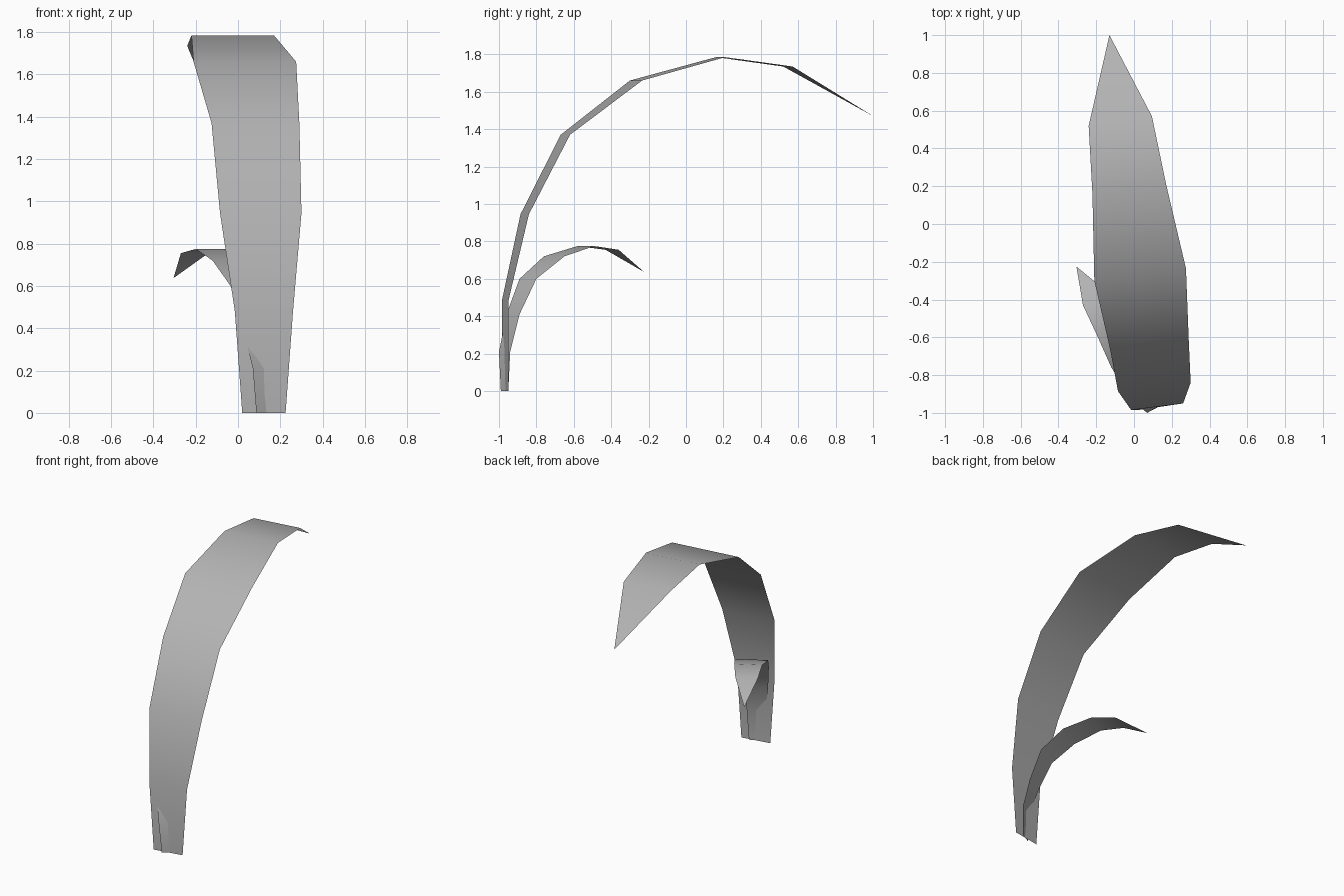
import bpy

# Remove the default cube only
default_cube = bpy.data.objects.get("Cube")
if default_cube:
    bpy.data.objects.remove(default_cube, do_unlink=True)


def flat_material(name, colour):
    material = bpy.data.materials.new(name)
    material.use_nodes = True
    material.diffuse_color = colour
    shader = material.node_tree.nodes["Principled BSDF"]
    shader.inputs["Base Color"].default_value = colour
    return material


def grass_blade(name, rows, tip, material):
    """Thin arched leaf: each row is height, left edge (x, y), right edge (x, y)."""
    verts, faces = [], []
    for height, left, right in rows:
        verts.append((*left, height))
        verts.append((*right, height))
    # Quads run up the leaf, with outward normals on the convex side
    for row in range(len(rows) - 1):
        first = row * 2
        faces.append((first, first + 1, first + 3, first + 2))
    # A single triangle closes the pointed end
    last = len(verts)
    verts.append(tip)
    faces.append((last - 2, last - 1, last))

    mesh = bpy.data.meshes.new(name)
    mesh.from_pydata(verts, [], faces)
    mesh.materials.append(material)
    for polygon in mesh.polygons:
        polygon.use_smooth = True
    mesh.update()
    blade = bpy.data.objects.new(name, mesh)
    bpy.context.collection.objects.link(blade)
    return blade


leaf_grey = flat_material("leaf grey", (0.45, 0.45, 0.45, 1))

# Tall leaf arching towards the back
tall_rows = [
    (0, (.02, -.985), (.225, -.95)),
    (.48, (-.015, -.985), (.26, -.95)),
    (.945, (-.085, -.885), (.3, -.84)),
    (1.37, (-.125, -.67), (.29, -.62)),
    (1.66, (-.21, -.3), (.275, -.235)),
    (1.785, (-.22, .16), (.17, .21)),
    (1.735, (-.24, .52), (.095, .57)),
]
grass_blade("tall_leaf", tall_rows, (-.13, 1, 1.47), leaf_grey)

# Short leaf growing through the foot of the tall one
short_rows = [
    (0, (.087, -.99), (.165, -.95)),
    (.21, (.07, -1), (.175, -.94)),
    (.41, (.02, -.96), (.155, -.89)),
    (.6, (-.035, -.89), (.135, -.8)),
    (.72, (-.12, -.76), (.07, -.65)),
    (.775, (-.2, -.58), (-.04, -.49)),
    (.755, (-.27, -.43), (-.14, -.36)),
]
grass_blade("short_leaf", short_rows, (-.305, -.225, .637), leaf_grey)
